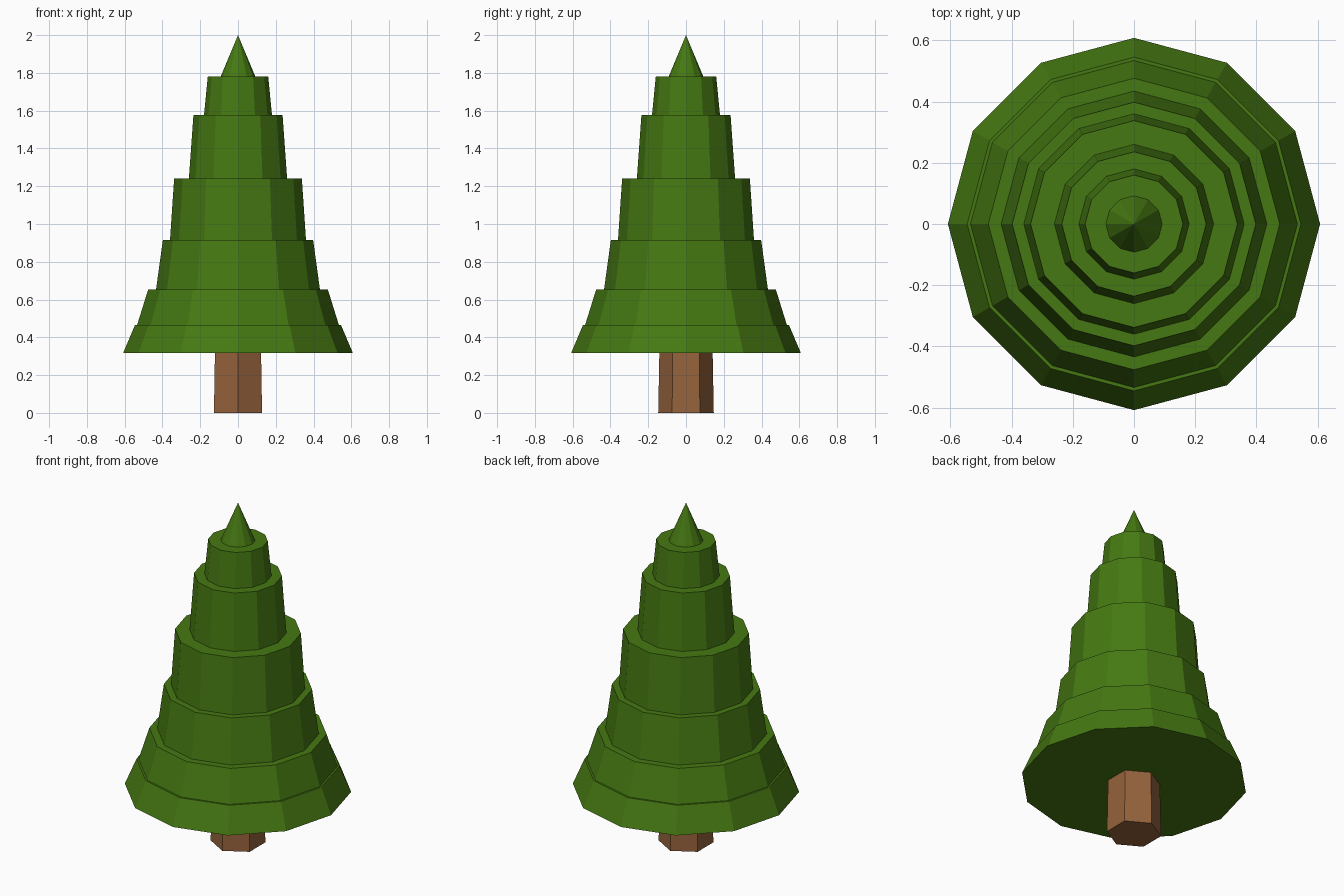
import bpy, bmesh
from math import cos, sin, pi

if "Cube" in bpy.data.objects:
    bpy.data.objects.remove(bpy.data.objects["Cube"])


def material(name, rgb):
    mat = bpy.data.materials.new(name)
    mat.diffuse_color = (*rgb, 1)
    mat.use_nodes = True
    mat.node_tree.nodes["Principled BSDF"].inputs["Base Color"].default_value = mat.diffuse_color
    return mat


def lathe(name, profile, sides, mat):
    """Faceted solid of revolution from (radius, z); first vertex faces +y, ends are closed."""
    bm = bmesh.new()
    rings = []
    for r, z in profile:
        count = sides if r > 0 else 1
        rings.append([bm.verts.new((r * cos(pi / 2 + 2 * pi * i / sides),
                                    r * sin(pi / 2 + 2 * pi * i / sides), z))
                      for i in range(count)])
    for low, high in zip(rings, rings[1:]):
        for i in range(sides):
            j = (i + 1) % sides
            if len(high) == 1:
                bm.faces.new((low[i], low[j], high[0]))
            else:
                bm.faces.new((low[i], low[j], high[j], high[i]))
    bm.faces.new(rings[0][::-1])
    if len(rings[-1]) > 1:
        bm.faces.new(rings[-1])
    mesh = bpy.data.meshes.new(name)
    bm.to_mesh(mesh)
    bm.free()
    mesh.materials.append(mat)
    obj = bpy.data.objects.new(name, mesh)
    bpy.context.collection.objects.link(obj)
    return obj


green = material("needles", (0.06, 0.19, 0.006))
brown = material("bark", (0.30, 0.125, 0.045))

# Foliage tiers: bottom radius, top radius, bottom z, top z
tiers = [
    (0.608, 0.545, 0.317, 0.466),
    (0.534, 0.476, 0.466, 0.652),
    (0.434, 0.398, 0.652, 0.914),
    (0.360, 0.338, 0.914, 1.242),
    (0.260, 0.236, 1.242, 1.576),
    (0.180, 0.160, 1.576, 1.780),
    (0.092, 0.0, 1.780, 2.0),
]
profile = []
for r0, r1, z0, z1 in tiers:
    profile += [(r0, z0), (r1, z1)]
lathe("foliage", profile, 12, green)

# Hexagonal trunk, slightly tapered
lathe("trunk", [(0.147, 0), (0.141, 0.32)], 6, brown)
